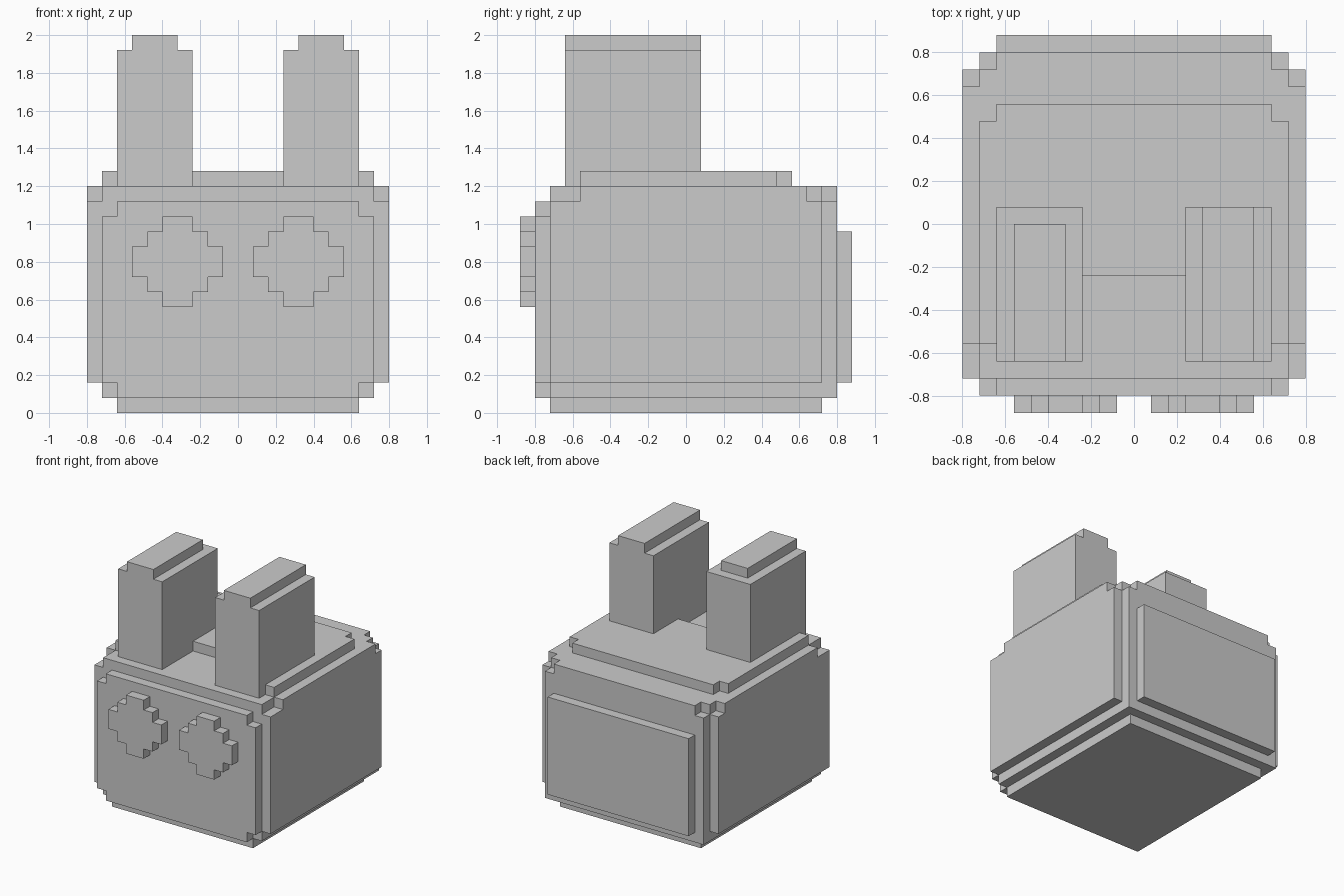
import bpy, bmesh
from mathutils import Vector

if "Cube" in bpy.data.objects:
    bpy.data.objects.remove(bpy.data.objects["Cube"])

U = 0.08  # edge length of one block


def mirror(b):
    return (-b[1], -b[0]) + tuple(b[2:])


def sym(*boxes):
    return [c for b in boxes for c in (b, mirror(b))]


# Blocks as (x0, x1, y0, y1, z0, z1) in block units
eye = [(1, 7, -11, -10, 9, 11), (2, 6, -11, -10, 8, 12), (3, 5, -11, -10, 7, 13)]
ear = (3, 8, -8, 1, 15, 24)
parts = {
    # core, base, and stepped plates on front, back and sides
    "body": [(-9, 9, -9, 9, 1, 15), (-8, 8, -9, 9, 0, 1),
             (-9, 9, -10, -9, 2, 13), (-8, 8, -10, -9, 1, 14),
             (-9, 9, 9, 10, 1, 14), (-8, 8, 9, 10, 14, 15)]
            + sym((9, 10, -9, 9, 2, 14), (9, 10, -7, 8, 14, 15)),
    # raised top, open between the ears at the front
    "top_plate": [(-9, 9, -3, 6, 15, 16), (-8, 8, 6, 7, 15, 16)]
                 + sym((8, 9, -7, -3, 15, 16)),
    "back_panel": [(-8, 8, 10, 11, 2, 12)],
    "right_ear": [ear, (4, 7, -8, 1, 24, 25)],
    "left_ear": [mirror(ear), (-7, -4, -8, 0, 24, 25)],
    "right_eye": eye,
    "left_eye": [mirror(b) for b in eye],
}


def cells(boxes):
    return {(x, y, z) for x0, x1, y0, y1, z0, z1 in boxes
            for x in range(x0, x1) for y in range(y0, y1) for z in range(z0, z1)}


filled = {}
for name, boxes in parts.items():
    for c in cells(boxes):
        filled[c] = name

# Each part gets only its outward block faces, merged into flat regions
for name in parts:
    bm = bmesh.new()
    for c in [c for c, n in filled.items() if n == name]:
        for axis in range(3):
            for s in (-1, 1):
                nb = list(c)
                nb[axis] += s
                if tuple(nb) in filled:
                    continue
                a, b = (axis + 1) % 3, (axis + 2) % 3
                quad = []
                for da, db in ((0, 0), (1, 0), (1, 1), (0, 1)):
                    p = Vector(c)
                    p[axis] += s > 0
                    p[a] += da
                    p[b] += db
                    quad.append(bm.verts.new(p * U))
                bm.faces.new(quad if s > 0 else quad[::-1])
    bmesh.ops.remove_doubles(bm, verts=bm.verts, dist=0.001)
    bmesh.ops.dissolve_limit(bm, angle_limit=0.01, verts=bm.verts, edges=bm.edges)
    mesh = bpy.data.meshes.new(name)
    bm.to_mesh(mesh)
    bm.free()
    bpy.context.collection.objects.link(bpy.data.objects.new(name, mesh))
